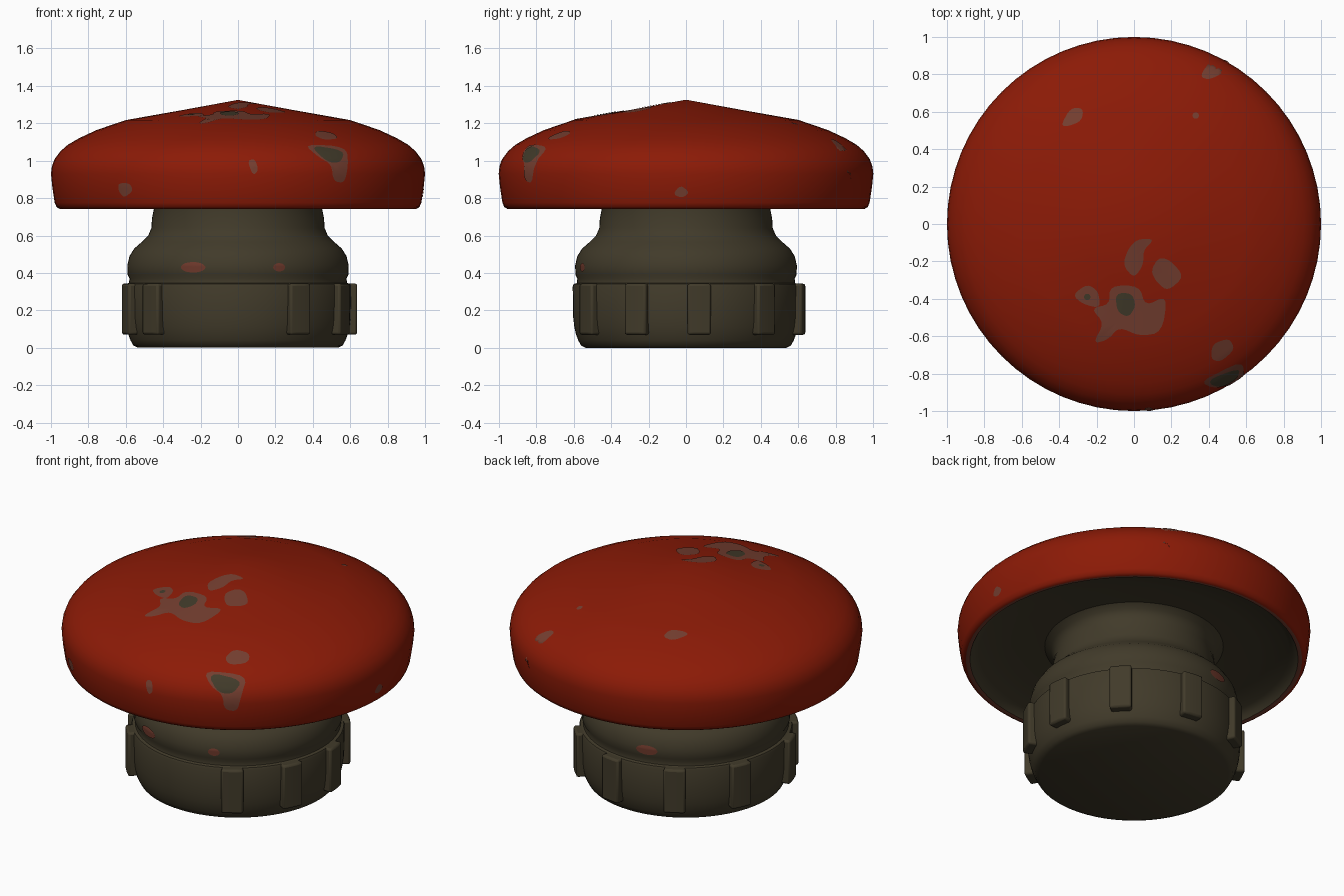
import bpy, bmesh, math
from mathutils import Matrix

if "Cube" in bpy.data.objects:
    bpy.data.objects.remove(bpy.data.objects["Cube"])


def material(name, rgb):
    m = bpy.data.materials.new(name)
    m.diffuse_color = (*rgb, 1)
    m.use_nodes = True
    m.node_tree.nodes["Principled BSDF"].inputs["Base Color"].default_value = m.diffuse_color
    return m


RED = material("red paint", (0.262, 0.0105, 0.002))
METAL = material("dark metal", (0.053, 0.043, 0.023))
WORN = material("worn primer", (0.175, 0.048, 0.029))
FADED = material("faded red", (0.155, 0.04, 0.024))


def finish(bm, name, mats, angle=40):
    me = bpy.data.meshes.new(name)
    bm.to_mesh(me)
    bm.free()
    ob = bpy.data.objects.new(name, me)
    bpy.context.collection.objects.link(ob)
    for m in mats:
        me.materials.append(m)
    bpy.ops.object.select_all(action='DESELECT')
    ob.select_set(True)
    bpy.context.view_layer.objects.active = ob
    bpy.ops.object.shade_smooth_by_angle(angle=math.radians(angle))
    return ob


def lathe(name, profile, mats, rule=None, steps=64):
    """Turn an (r, z) profile round the z axis; rule gives each band's material."""
    bm = bmesh.new()
    rings = []
    for r, z in profile:
        n = steps if r > 0 else 1
        rings.append([bm.verts.new((r * math.cos(2 * math.pi * i / steps),
                                    r * math.sin(2 * math.pi * i / steps), z)) for i in range(n)])
    for k, (a, b) in enumerate(zip(rings, rings[1:])):
        for i in range(steps):
            j = (i + 1) % steps
            loop = [a[i % len(a)], a[j % len(a)], b[j % len(b)], b[i % len(b)]]
            f = bm.faces.new(list(dict.fromkeys(loop)))
            f.material_index = rule(k) if rule else 0
    bmesh.ops.recalc_face_normals(bm, faces=bm.faces)
    return finish(bm, name, mats)


def interp(x, pts):
    pts = sorted(pts)
    for (x0, y0), (x1, y1) in zip(pts, pts[1:]):
        if x <= x1:
            return y0 + (y1 - y0) * (x - x0) / (x1 - x0)
    return pts[-1][1]


# Cap: painted dome, worn lip, shallow metal underside
dome = [(0, 1.325), (0.3, 1.27), (0.6, 1.217), (0.68, 1.19), (0.76, 1.162), (0.85, 1.12),
        (0.91, 1.085), (0.95, 1.05), (0.98, 1.01), (0.995, 0.97), (1.0, 0.93),
        (0.993, 0.86), (0.98, 0.775), (0.97, 0.752), (0.953, 0.742)]
hollow = [(0.93, 0.745), (0.915, 0.77), (0.88, 0.79), (0.7, 0.812), (0.5, 0.828), (0, 0.83)]
nd = len(dome)
lathe("cap", dome + hollow, [RED, METAL, WORN],
      lambda k: 0 if k < nd - 1 else 2 if k == nd - 1 else 1)

# Stem: round body with a raised grip band, a shoulder and a neck
stem = [(0, 0), (0.535, 0), (0.56, 0.012), (0.575, 0.04), (0.588, 0.075), (0.596, 0.11),
        (0.602, 0.16), (0.605, 0.328), (0.6, 0.341), (0.583, 0.346), (0.58, 0.37),
        (0.59, 0.39), (0.592, 0.44), (0.58, 0.49), (0.555, 0.53), (0.515, 0.565), (0.48, 0.6),
        (0.463, 0.64), (0.46, 0.69), (0.45, 0.74), (0.455, 0.775), (0.47, 0.805), (0.51, 0.83)]
lathe("stem", stem, [METAL])


# Grip ribs around the base of the stem
def arc_block(name, a0, a1, r1, z0=0.07, z1=0.343, r0=0.56):
    bm = bmesh.new()
    n = max(3, int((a1 - a0) / 5))
    secs = []
    for i in range(n + 1):
        a = math.radians(a0 + (a1 - a0) * i / n)
        secs.append([bm.verts.new((r * math.cos(a), r * math.sin(a), z))
                     for r, z in ((r0, z0), (r1, z0), (r1, z1), (r0, z1))])
    for p, q in zip(secs, secs[1:]):
        for i in range(4):
            bm.faces.new((p[i], p[(i + 1) % 4], q[(i + 1) % 4], q[i]))
    bm.faces.new(secs[0])
    bm.faces.new(secs[-1][::-1])
    bmesh.ops.recalc_face_normals(bm, faces=bm.faces)
    ob = finish(bm, name, [METAL])
    bev = ob.modifiers.new("soft edges", 'BEVEL')
    bev.width = 0.012
    bev.segments = 2
    bev.limit_method = 'ANGLE'


for c in (-58, -25.5, 6.5, 43, 82, 119, 155, 198, 222):
    arc_block("grip_rib", c - 5.8, c + 5.8, 0.638)


# Chipped paint: thin plates wrapped on the cap and stem
def patch(name, pts, wrap, mat, turn=0):
    area = sum(p[0] * q[1] - q[0] * p[1] for p, q in zip(pts, pts[1:] + pts[:1]))
    if area < 0:
        pts = pts[::-1]
    cx, cy = (sum(p[i] for p in pts) / len(pts) for i in (0, 1))
    for _ in range(2):  # round the corners
        pts = [(p[0] * (1 - t) + q[0] * t, p[1] * (1 - t) + q[1] * t)
               for p, q in zip(pts, pts[1:] + pts[:1]) for t in (0.22, 0.78)]
    bm = bmesh.new()
    mid = bm.verts.new(wrap(cx, cy))
    rings = [[bm.verts.new(wrap(cx + (x - cx) * s, cy + (y - cy) * s)) for x, y in pts]
             for s in (0.25, 0.5, 0.75, 1)]
    n = len(pts)
    for i in range(n):
        j = (i + 1) % n
        bm.faces.new((mid, rings[0][i], rings[0][j]))
        for a, b in zip(rings, rings[1:]):
            bm.faces.new((a[i], b[i], b[j], a[j]))
    bmesh.ops.rotate(bm, verts=bm.verts, matrix=Matrix.Rotation(math.radians(turn), 3, 'Z'))
    finish(bm, name, [mat], 80)


def on_top(lift):
    return lambda x, y: (x, y, interp(math.hypot(x, y), dome) + lift)


def on_side(profile, lift):
    flipped = [(z, r) for r, z in profile]

    def wrap(x, z):
        r = interp(z, flipped) + lift
        return x, -math.sqrt(r * r - x * x), z
    return wrap


def oval(cx, cy, w, h):
    return [(cx + w * math.cos(a * math.pi / 4), cy + h * math.sin(a * math.pi / 4)) for a in range(8)]


top_chips = [
    [(.11, -.08), (.05, -.14), (.05, -.22), (0, -.29), (-.06, -.22), (-.03, -.13), (.02, -.08)],
    [(.13, -.18), (.19, -.19), (.27, -.28), (.18, -.36), (.12, -.31), (.09, -.25)],
    [(-.33, -.38), (-.25, -.32), (-.19, -.36), (-.18, -.45), (-.27, -.43)],
    [(-.13, -.33), (.03, -.33), (.06, -.44), (.18, -.38), (.15, -.58), (.03, -.60), (-.08, -.55),
     (-.14, -.62), (-.22, -.64), (-.16, -.53), (-.23, -.45), (-.13, -.43)],
    [(.42, -.64), (.51, -.61), (.54, -.67), (.46, -.74), (.41, -.72)],
    [(.35, .79), (.42, .89), (.52, .87), (.48, .81), (.40, .77)],
    [(-.39, .53), (-.34, .62), (-.27, .62), (-.28, .55), (-.36, .52)],
    oval(.33, .58, .018, .018)]
for c in top_chips:
    patch("paint_chip", c, on_top(0.003), WORN)
for c in ([(-.10, -.37), (-.01, -.37), (.01, -.44), (-.03, -.50), (-.09, -.47)],
          oval(-.25, -.39, .018, .018)):
    patch("bare_spot", c, on_top(0.0055), METAL)

side_chips = [
    ([(.35, 1.09), (.58, 1.075), (.59, .98), (.57, .88), (.51, .89), (.50, .98), (.43, 1.02)], 0),
    ([(.05, 1.0), (.09, 1.01), (.11, .95), (.08, .92)], 0),
    ([(-.64, .88), (-.58, .88), (-.56, .84), (-.61, .80), (-.64, .84)], 0),
    ([(-.07, .82), (-.03, .87), (.02, .83), (-.02, .80)], 90)]
for c, turn in side_chips:
    patch("rim_chip", c, on_side(dome, 0.003), WORN, turn)
patch("rim_bare_spot", [(.38, 1.085), (.57, 1.055), (.55, .99), (.48, .99)],
      on_side(dome, 0.0065), METAL)

# Faded paint left on the stem shoulder
for x, w, h, turn in ((-.24, .07, .03, 0), (.22, .034, .024, 0), (0, .07, .03, 193)):
    patch("stem_paint_mark", oval(x, .43, w, h), on_side(stem[11:], 0.005), FADED, turn)
